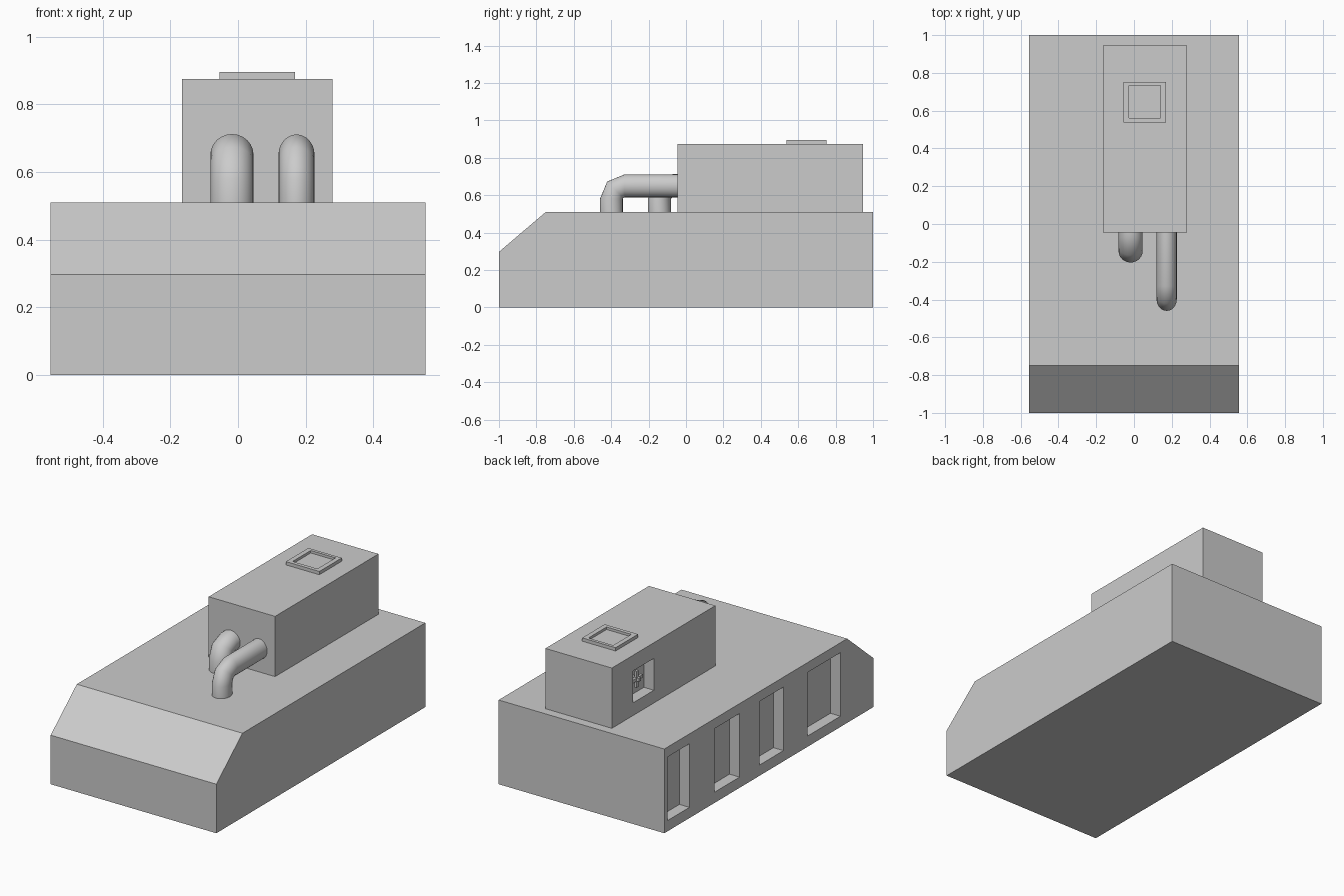
import bpy, bmesh
from math import sin, cos, pi, radians

if "Cube" in bpy.data.objects:
    bpy.data.objects.remove(bpy.data.objects["Cube"])


def finish(bm, name):
    bmesh.ops.recalc_face_normals(bm, faces=bm.faces[:])
    me = bpy.data.meshes.new(name)
    bm.to_mesh(me)
    bm.free()
    ob = bpy.data.objects.new(name, me)
    bpy.context.collection.objects.link(ob)
    return ob


def prism(name, profile, x0, x1):
    """Extrude a (y, z) profile from x0 to x1."""
    bm = bmesh.new()
    face = bm.faces.new([bm.verts.new((x0, y, z)) for y, z in profile])
    ext = bmesh.ops.extrude_face_region(bm, geom=[face])
    moved = [v for v in ext["geom"] if isinstance(v, bmesh.types.BMVert)]
    bmesh.ops.translate(bm, verts=moved, vec=(x1 - x0, 0, 0))
    return finish(bm, name)


def box(name, x0, x1, y0, y1, z0, z1):
    return prism(name, [(y0, z0), (y1, z0), (y1, z1), (y0, z1)], x0, x1)


def cut(target, *bounds):
    """Subtract a box and remove the cutter."""
    cutter = box("cutter", *bounds)
    cutter.hide_render = True
    mod = target.modifiers.new("recess", "BOOLEAN")
    mod.operation, mod.solver, mod.object = "DIFFERENCE", "EXACT", cutter
    bpy.context.view_layer.objects.active = target
    bpy.ops.object.modifier_apply(modifier=mod.name)
    bpy.data.objects.remove(cutter)


def pipe(name, x, rx, pivot_y, r=0.061, bend=0.07, pivot_z=0.58, y_end=-0.03, sides=24):
    """Elbow pipe rising from the deck and turning back into the cabin."""
    rings = [(pivot_y - bend, 0.50, 0)]
    for a in (0, pi / 4, pi / 2):
        rings.append((pivot_y - bend * cos(a), pivot_z + bend * sin(a), a))
    rings.append((y_end, pivot_z + bend, pi / 2))
    bm = bmesh.new()
    loops = []
    for cy, cz, a in rings:
        loop = []
        for i in range(sides):
            t = 2 * pi * i / sides
            d = r * sin(t)
            loop.append(bm.verts.new((x + rx * cos(t), cy - d * cos(a), cz + d * sin(a))))
        loops.append(loop)
    for p, q in zip(loops, loops[1:]):
        for i in range(sides):
            j = (i + 1) % sides
            bm.faces.new((p[i], p[j], q[j], q[i]))
    bm.faces.new(loops[0])
    bm.faces.new(loops[-1])
    ob = finish(bm, name)
    bpy.ops.object.select_all(action="DESELECT")
    ob.select_set(True)
    bpy.context.view_layer.objects.active = ob
    bpy.ops.object.shade_smooth_by_angle(angle=radians(50))


# Main hull with sloped nose and four recessed bays on the left side
hull = prism("hull", [(-1, 0), (1, 0), (1, 0.51), (-0.75, 0.51), (-1, 0.297)], -0.555, 0.555)
for y0, y1 in ((0.76, 0.97), (0.28, 0.52), (-0.14, 0.09), (-0.685, -0.37)):
    cut(hull, -0.6, -0.488, y0, y1, 0.065, 0.45)

# Upper cabin with a small recess on the left
cabin = box("cabin", -0.165, 0.28, -0.045, 0.945, 0.51, 0.875)
cut(cabin, -0.2, -0.098, 0.543, 0.744, 0.587, 0.78)

# Valve inside the cabin recess
box("valve_stem", -0.15, -0.09, 0.645, 0.665, 0.68, 0.70)
box("valve_bar_upright", -0.135, -0.12, 0.645, 0.665, 0.64, 0.74)
box("valve_bar_cross", -0.135, -0.12, 0.605, 0.705, 0.68, 0.70)

# Roof hatch with a shallow inset
hatch = box("roof_hatch", -0.055, 0.169, 0.537, 0.752, 0.87, 0.895)
cut(hatch, -0.026, 0.14, 0.56, 0.733, 0.88, 0.92)

# Two elbow pipes in front of the cabin
pipe("pipe_left", -0.018, 0.064, -0.072, r=0.062)
pipe("pipe_right", 0.173, 0.0535, -0.329)
